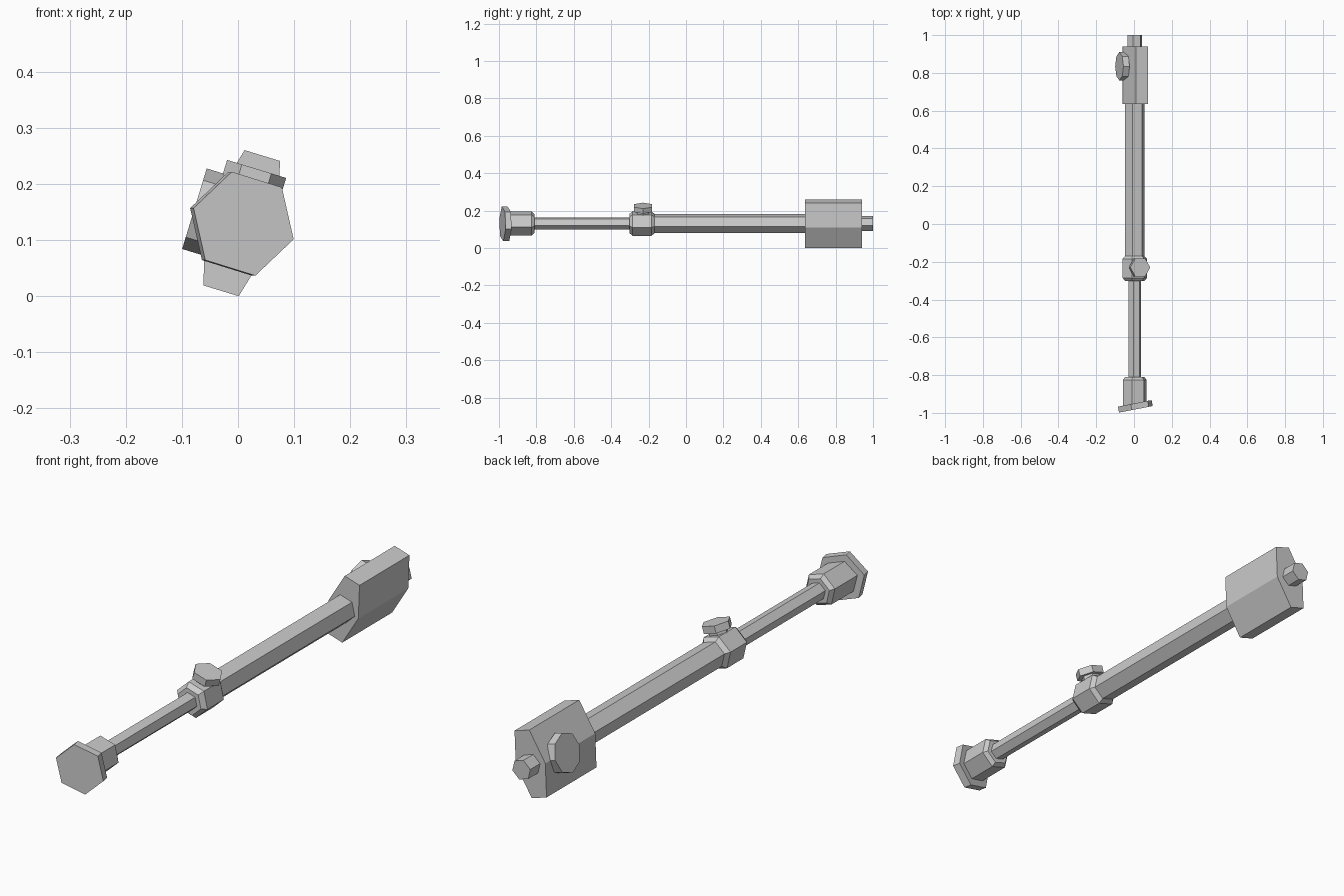
import bpy, bmesh
from math import sin, cos, pi, radians
from mathutils import Vector

if "Cube" in bpy.data.objects:
    bpy.data.objects.remove(bpy.data.objects["Cube"])

TILT = radians(17)                              # roll of the whole model about y
SIDE = Vector((cos(TILT), 0, -sin(TILT)))
UP = Vector((sin(TILT), 0, cos(TILT)))
ALONG = Vector((0, 1, 0))
CENTRE = Vector((0.004, 0, 0.131))


def loft(name, origin, u, v, axis, stations, sides=6, su=1.0, sv=1.0):
    """Low-poly turned solid: stations are (distance along axis, radius)."""
    bm = bmesh.new()
    rings = []
    for t, r in stations:
        ring = []
        for i in range(sides):
            a = 2 * pi * i / sides
            p = origin + axis * t + u * (r * su * cos(a)) + v * (r * sv * sin(a))
            ring.append(bm.verts.new(p))
        rings.append(ring)
    for lo, hi in zip(rings, rings[1:]):
        for i in range(sides):
            j = (i + 1) % sides
            bm.faces.new((lo[i], lo[j], hi[j], hi[i]))
    bm.faces.new(rings[0])
    bm.faces.new(rings[-1])
    bmesh.ops.recalc_face_normals(bm, faces=bm.faces)
    mesh = bpy.data.meshes.new(name)
    bm.to_mesh(mesh)
    bm.free()
    obj = bpy.data.objects.new(name, mesh)
    bpy.context.collection.objects.link(obj)
    return obj


def along_y(name, stations, **kw):
    return loft(name, CENTRE, SIDE, UP, ALONG, stations, **kw)


# Tubes, head and collar
along_y("head", [(-0.965, 0.066), (-0.825, 0.066), (-0.81, 0.052)])
along_y("thin_tube", [(-0.83, 0.034), (-0.28, 0.034)])
along_y("collar", [(-0.303, 0.052), (-0.285, 0.068), (-0.185, 0.068), (-0.165, 0.05)])
along_y("main_tube", [(-0.19, 0.053), (0.66, 0.053)])
along_y("end_peg", [(0.92, 0.04), (1.0, 0.04)])

# Skewed front plate
yaw = radians(11)
plate_axis = Vector((-sin(yaw), cos(yaw), 0))
plate_side = Vector((cos(yaw) * cos(TILT), sin(yaw) * cos(TILT), -sin(TILT)))
plate_up = Vector((cos(yaw) * sin(TILT), sin(yaw) * sin(TILT), cos(TILT)))
loft("front_plate", Vector((0.010, -0.981, 0.129)), plate_side, plate_up, plate_axis,
     [(0, 0.095), (0.032, 0.095)])

# Tall stretched-hexagon rear housing
loft("rear_housing", Vector((0.0065, 0, 0.130)), SIDE, UP, ALONG,
     [(0.635, 1), (0.94, 1)], su=0.066, sv=0.126 / sin(pi / 3))

# Top knob on the collar
loft("top_knob", CENTRE + ALONG * -0.23, SIDE, ALONG, UP,
     [(0.0, 0.036), (0.072, 0.036), (0.072, 0.055), (0.1, 0.055)])

# Eight-sided knob on the side of the housing
loft("side_knob", Vector((0.0065, 0.835, 0.130)), UP, ALONG, -SIDE,
     [(0.02, 0.04), (0.054, 0.04), (0.054, 0.075), (0.088, 0.075)], sides=8)
